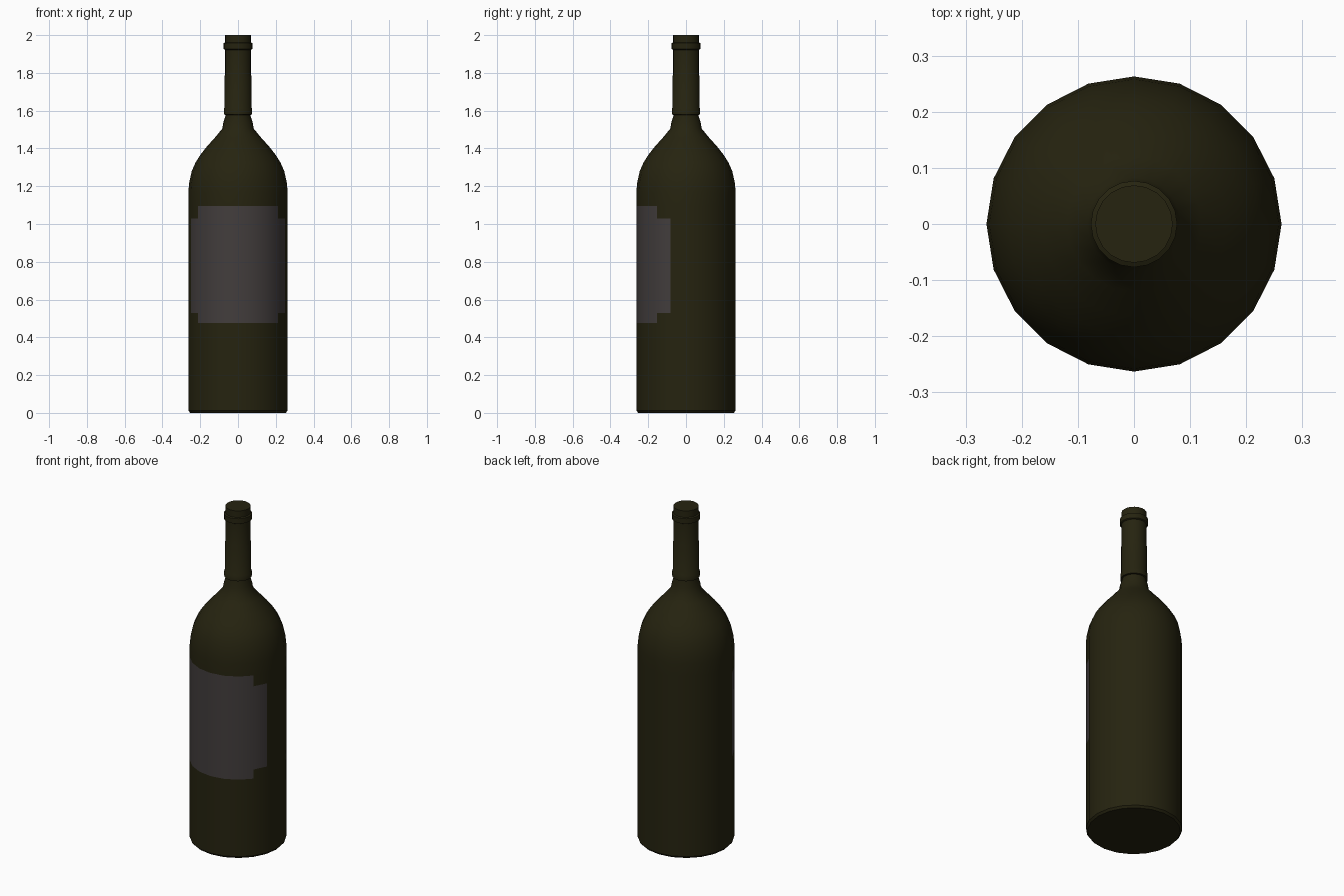
import bpy
import bmesh
from math import sin, cos, pi, radians, degrees, atan2

SIDES = 20

cube = bpy.data.objects.get("Cube")
if cube:
    bpy.data.objects.remove(cube)


def material(name, color):
    mat = bpy.data.materials.new(name)
    mat.use_nodes = True
    mat.diffuse_color = (*color, 1)
    bsdf = next(n for n in mat.node_tree.nodes if n.type == 'BSDF_PRINCIPLED')
    bsdf.inputs["Base Color"].default_value = (*color, 1)
    bsdf.inputs["Roughness"].default_value = 0.5
    return mat


def lathe(name, profile, mats):
    """Revolve (radius, height) pairs around z and cap both ends."""
    bm = bmesh.new()
    rings = []
    for r, z in profile:
        rings.append([bm.verts.new((r * cos(2 * pi * i / SIDES), r * sin(2 * pi * i / SIDES), z))
                      for i in range(SIDES)])
    for low, high in zip(rings, rings[1:]):
        for i in range(SIDES):
            j = (i + 1) % SIDES
            bm.faces.new((low[i], low[j], high[j], high[i]))
    bm.faces.new(rings[0][::-1])
    bm.faces.new(rings[-1])
    mesh = bpy.data.meshes.new(name)
    bm.to_mesh(mesh)
    bm.free()
    for mat in mats:
        mesh.materials.append(mat)
    obj = bpy.data.objects.new(name, mesh)
    bpy.context.collection.objects.link(obj)
    bpy.ops.object.select_all(action='DESELECT')
    bpy.context.view_layer.objects.active = obj
    obj.select_set(True)
    bpy.ops.object.shade_smooth_by_angle(angle=radians(35))
    return obj


glass = material("dark olive glass", (0.019, 0.017, 0.005))
paper = material("grey label paper", (0.055, 0.047, 0.046))

# Bottle body, with edge loops at the label's heights
R = 0.263
label_low, step_low, step_high, label_high = 0.475, 0.53, 1.03, 1.095
bottle = lathe("bottle", [
    (0.253, 0), (R, 0.012), (R, label_low), (R, step_low), (R, step_high), (R, label_high),
    (R, 1.17), (0.258, 1.22), (0.245, 1.28), (0.225, 1.325), (0.2, 1.365), (0.165, 1.41),
    (0.12, 1.46), (0.083, 1.505), (0.077, 1.54), (0.066, 1.575), (0.066, 1.6)], [glass, paper])

# Label: tall in the middle, shorter on the outermost side strips
for face in bottle.data.polygons:
    c = face.center
    if abs(face.normal.z) > 0.5:
        continue
    angle = abs(degrees(atan2(c.x, -c.y)))
    if (angle < 54 and label_low < c.z < label_high) or (angle < 72 and step_low < c.z < step_high):
        face.material_index = 1

# Neck sleeve with its flared lower edge, lip ring and flat top
lathe("neck_sleeve", [
    (0.066, 1.578), (0.075, 1.58), (0.075, 1.61), (0.072, 1.615), (0.072, 1.78),
    (0.069, 1.79), (0.069, 1.922), (0.077, 1.926), (0.077, 1.957), (0.069, 1.961),
    (0.069, 2.0)], [glass])
